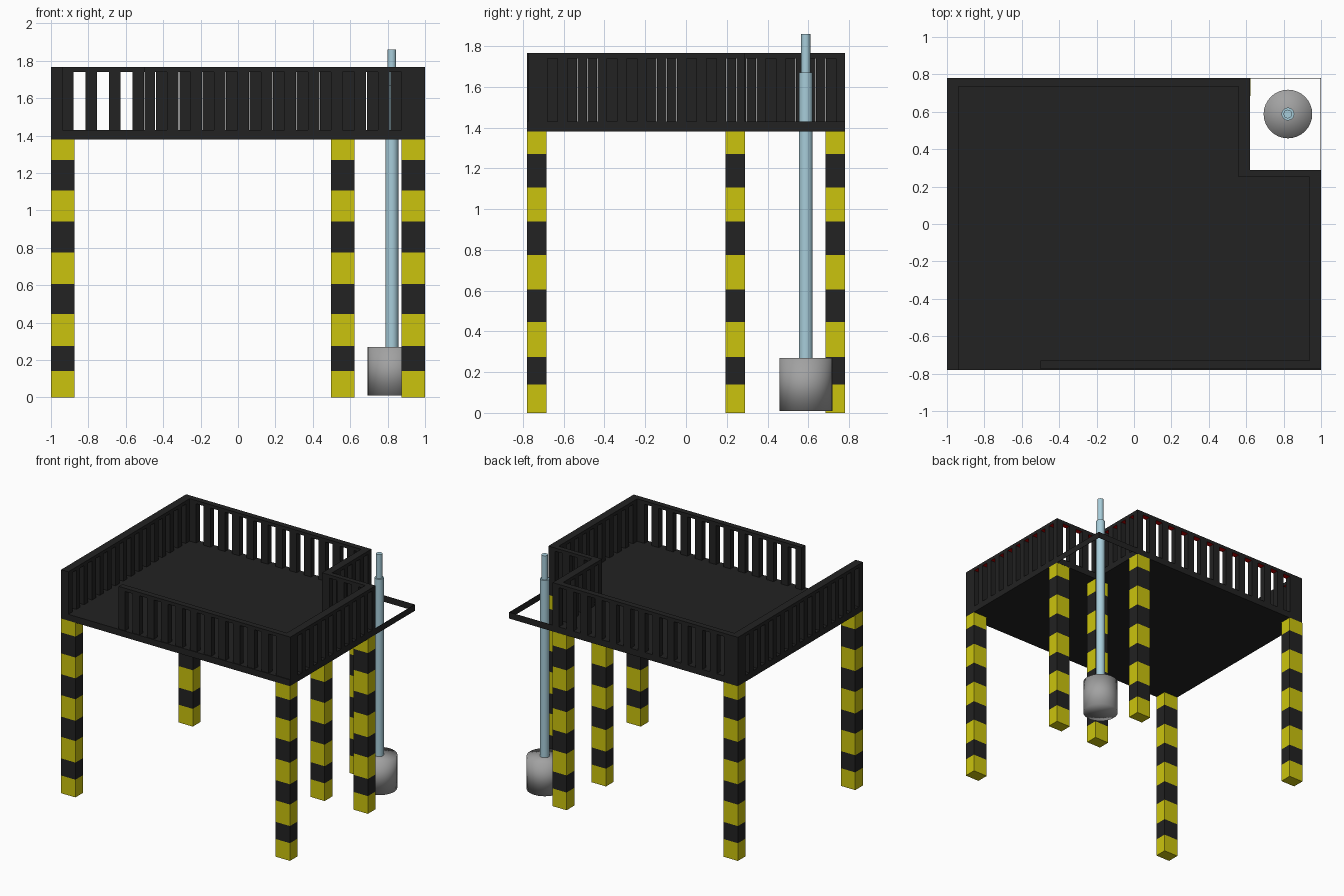
import bpy, bmesh, math

if "Cube" in bpy.data.objects:
    bpy.data.objects.remove(bpy.data.objects["Cube"])


def material(name, rgb):
    m = bpy.data.materials.new(name)
    m.diffuse_color = (*rgb, 1)
    m.use_nodes = True
    m.node_tree.nodes["Principled BSDF"].inputs["Base Color"].default_value = m.diffuse_color
    return m


BLACK = material("black", (0.016, 0.016, 0.016))
YELLOW = material("yellow", (0.60, 0.55, 0.004))
BLUE = material("pale_blue", (0.39, 0.61, 0.70))
GREY = material("grey", (0.36, 0.36, 0.36))
RED = material("red", (0.5, 0.0, 0.0))


def finish(name, bm, mats):
    mesh = bpy.data.meshes.new(name)
    bmesh.ops.recalc_face_normals(bm, faces=bm.faces)
    bm.to_mesh(mesh)
    bm.free()
    for m in mats:
        mesh.materials.append(m)
    ob = bpy.data.objects.new(name, mesh)
    bpy.context.collection.objects.link(ob)
    return ob


def box(bm, x0, x1, y0, y1, z0, z1, index=0):
    geo = bmesh.ops.create_cube(bm, size=1)
    for v in geo["verts"]:
        v.co = (x0 + (v.co.x + .5) * (x1 - x0),
                y0 + (v.co.y + .5) * (y1 - y0),
                z0 + (v.co.z + .5) * (z1 - z0))
    for f in {f for v in geo["verts"] for f in v.link_faces}:
        f.material_index = index


FLOOR0, FLOOR1, HEAD, TOP = 1.38, 1.43, 1.74, 1.766

# L-shaped floor slab
bm = bmesh.new()
outline = [(-1, -.78), (1, -.78), (1, .29), (.62, .29), (.62, .78), (-1, .78)]
face = bm.faces.new([bm.verts.new((x, y, FLOOR0)) for x, y in outline])
ext = bmesh.ops.extrude_face_region(bm, geom=[face], use_keep_orig=True)
for v in ext["geom"]:
    if isinstance(v, bmesh.types.BMVert):
        v.co.z = FLOOR1
finish("floor", bm, [BLACK])

# Paper-thin edge strip that carries on round the open corner
bm = bmesh.new()
box(bm, .998, 1, .29, .78, FLOOR0, FLOOR1)
box(bm, .62, 1, .778, .78, FLOOR0, FLOOR1)
finish("corner_edge_strip", bm, [BLACK])


def rail(name, axis, a0, a1, c0, c1, first, n):
    """Slatted wall along an axis: n slots starting at first, plus a top rail."""
    pitch, width = (.1255, .064) if axis == "x" else (.0975, .05)
    bm = bmesh.new()

    def part(p, q, z0, z1):
        if axis == "x":
            box(bm, p, q, c0, c1, z0, z1)
        else:
            box(bm, c0, c1, p, q, z0, z1)

    start = a0
    for k in range(n):
        part(start, first + k * pitch, FLOOR1, HEAD)
        start = first + k * pitch + width
    part(start, a1, FLOOR1, HEAD)
    part(a0, a1, HEAD, TOP)
    # red underside of the top rail, seen in the slots
    bm.normal_update()
    for f in bm.faces:
        if f.normal.z < -.9 and abs(f.calc_center_median().z - HEAD) < .001:
            f.material_index = 1
    finish(name, bm, [BLACK, RED])


rail("front_railing", "x", -.5, 1, -.775, -.73, -.444, 11)
rail("back_railing", "x", -1, .62, .735, .78, -.88, 12)
rail("left_railing", "y", -.78, .735, -1, -.937, -.729, 15)
rail("right_railing", "y", -.73, .25, .938, 1, -.68, 10)
rail("notch_side_railing", "y", .29, .735, .56, .62, .295, 5)
rail("notch_back_railing", "x", .56, 1, .25, .29, .626, 3)

# Striped legs
STRIPES = [0, .14, .275, .445, .605, .775, .94, 1.105, 1.27, FLOOR0]
LEGS = {"front_left": (-1, -.78), "front_right": (.875, -.78),
        "back_left": (-1, .685), "back_right": (.497, .685),
        "notch_inner": (.497, .193), "notch_outer": (.875, .193)}
for name, (x, y) in LEGS.items():
    bm = bmesh.new()
    for i, (z0, z1) in enumerate(zip(STRIPES, STRIPES[1:])):
        box(bm, x, x + .125, y, y + .096, z0, z1, i % 2)
    finish(name + "_leg", bm, [YELLOW, BLACK])


# Pole standing in a round weight
def cylinder(name, r, z0, z1, mat, smooth_angle):
    bpy.ops.mesh.primitive_cylinder_add(
        vertices=32, radius=r, depth=z1 - z0, end_fill_type="TRIFAN",
        location=(.823, .588, (z0 + z1) / 2))
    ob = bpy.context.object
    ob.name = name
    ob.data.materials.append(mat)
    if smooth_angle:
        bpy.ops.object.shade_smooth_by_angle(angle=smooth_angle)
    else:
        bpy.ops.object.shade_smooth()


cylinder("pole_base", .13, .01, .27, GREY, 0)
cylinder("pole_lower", .034, .265, 1.67, BLUE, math.radians(40))
cylinder("pole_upper", .023, 1.66, 1.86, BLUE, math.radians(40))
